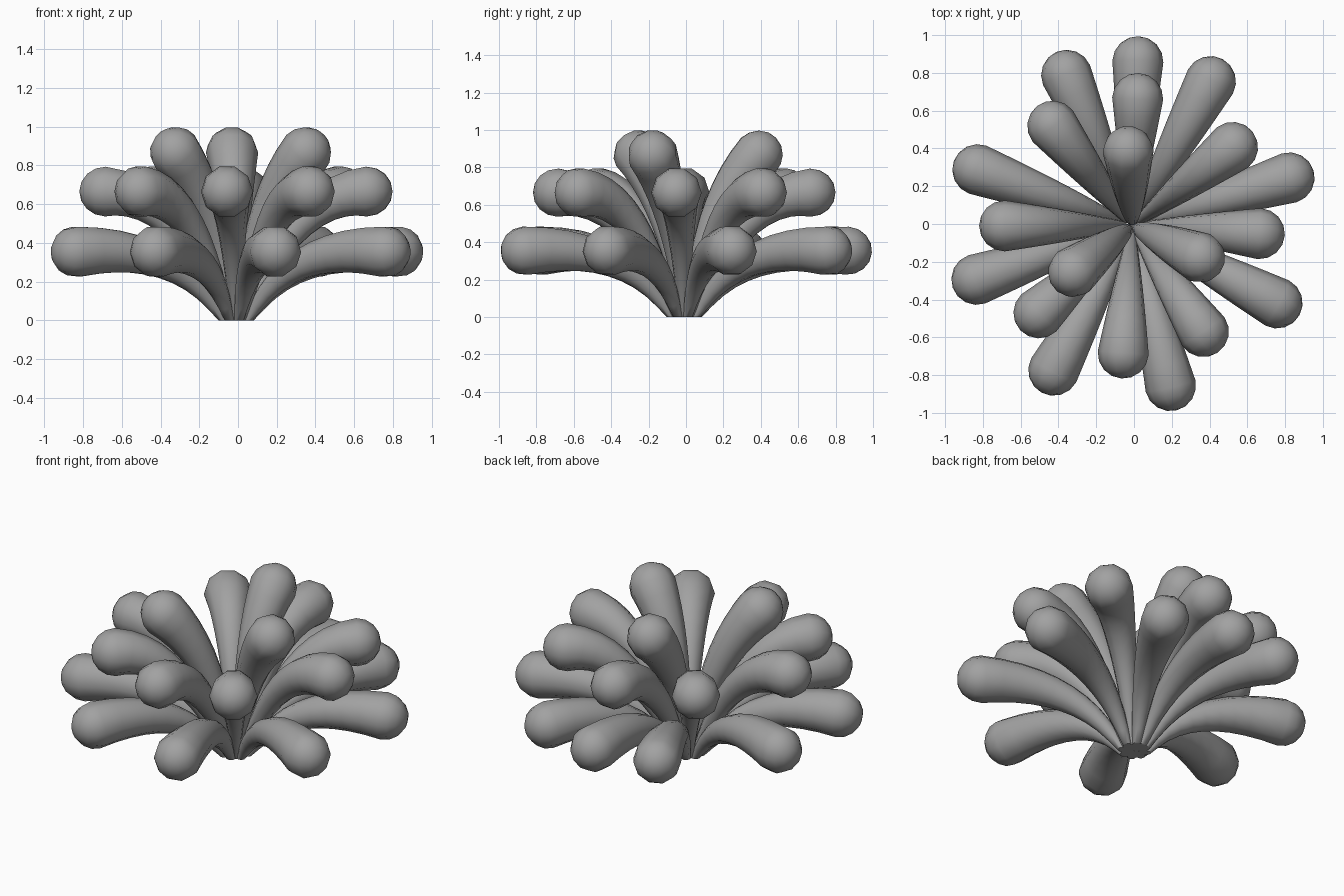
import bpy, bmesh, math
from mathutils import Vector, Matrix

cube = bpy.data.objects.get("Cube")
if cube:
    bpy.data.objects.remove(cube, do_unlink=True)

grey = bpy.data.materials.new("plain grey")
grey.use_nodes = True
grey.diffuse_color = (0.36, 0.36, 0.36, 1)
grey.node_tree.nodes["Principled BSDF"].inputs["Base Color"].default_value = (0.36, 0.36, 0.36, 1)

SIDES = 10
STEPS = 10
ROOT_R, TIP_R = 0.025, 0.135
AXIS = Vector((-0.01, -0.01, 0))


def lobe(name, start, bend, end, angle):
    """A tapered tube swept along a quadratic arc, with a domed tip."""
    a, b, c = (Vector((p[0], 0, p[1])) for p in (start, bend, end))
    rings = []
    for i in range(STEPS + 1):
        t = i / STEPS
        pos = a * (1 - t) ** 2 + b * 2 * t * (1 - t) + c * t * t
        tan = ((b - a) * (1 - t) + (c - b) * t).normalized()
        rings.append((pos, tan, ROOT_R + (TIP_R - ROOT_R) * t))
    for k in (1, 2, 3):
        phi = k * math.pi / 8
        rings.append((c + tan * TIP_R * math.sin(phi), tan, TIP_R * math.cos(phi)))

    bm = bmesh.new()
    side = Vector((0, 1, 0))
    loops = []
    for i, (pos, tan, r) in enumerate(rings):
        up = Vector((1, 0, 0)) if i == 0 else side.cross(tan)
        if i == 0:
            up = side.cross(Vector((0, 0, 1)))   # the root is cut level
        loop = []
        for s in range(SIDES):
            w = 2 * math.pi * (s + 0.5) / SIDES
            loop.append(bm.verts.new(pos + side * r * math.sin(w) + up * r * math.cos(w)))
        loops.append(loop)
    for lo, hi in zip(loops, loops[1:]):
        for s in range(SIDES):
            n = (s + 1) % SIDES
            bm.faces.new((lo[s], lo[n], hi[n], hi[s]))
    bm.faces.new(loops[0])
    tip = bm.verts.new(c + tan * TIP_R)
    for s in range(SIDES):
        bm.faces.new((loops[-1][s], loops[-1][(s + 1) % SIDES], tip))
    bmesh.ops.recalc_face_normals(bm, faces=bm.faces)
    bm.transform(Matrix.Translation(AXIS) @ Matrix.Rotation(math.radians(angle), 4, "Z"))

    mesh = bpy.data.meshes.new(name)
    bm.to_mesh(mesh)
    bm.free()
    mesh.materials.append(grey)
    obj = bpy.data.objects.new(name, mesh)
    bpy.context.collection.objects.link(obj)
    bpy.ops.object.select_all(action="DESELECT")
    obj.select_set(True)
    bpy.context.view_layer.objects.active = obj
    bpy.ops.object.shade_smooth_by_angle(angle=math.radians(50))


# Three tiers: root, bend and tip as (distance out, height), then the directions
TIERS = {
    "lower_lobe": ((0.07, 0), (0.30, 0.40), (0.87, 0.355),
                   (17, 61.5, 88, 113.5, 160, 199, 241.5, 283.5, 332)),
    "middle_lobe": ((0.05, 0), (0.30, 0.66), (0.675, 0.665),
                    (38, 87.5, 128.5, 180, 223, 266, 304, 356.5)),
    "upper_lobe": ((0.025, 0), (0.10, 0.58), (0.395, 0.865),
                   (93, 218, 335)),
}
for name, (start, bend, end, angles) in TIERS.items():
    for n, angle in enumerate(angles, 1):
        lobe(f"{name}_{n}", start, bend, end, angle)
